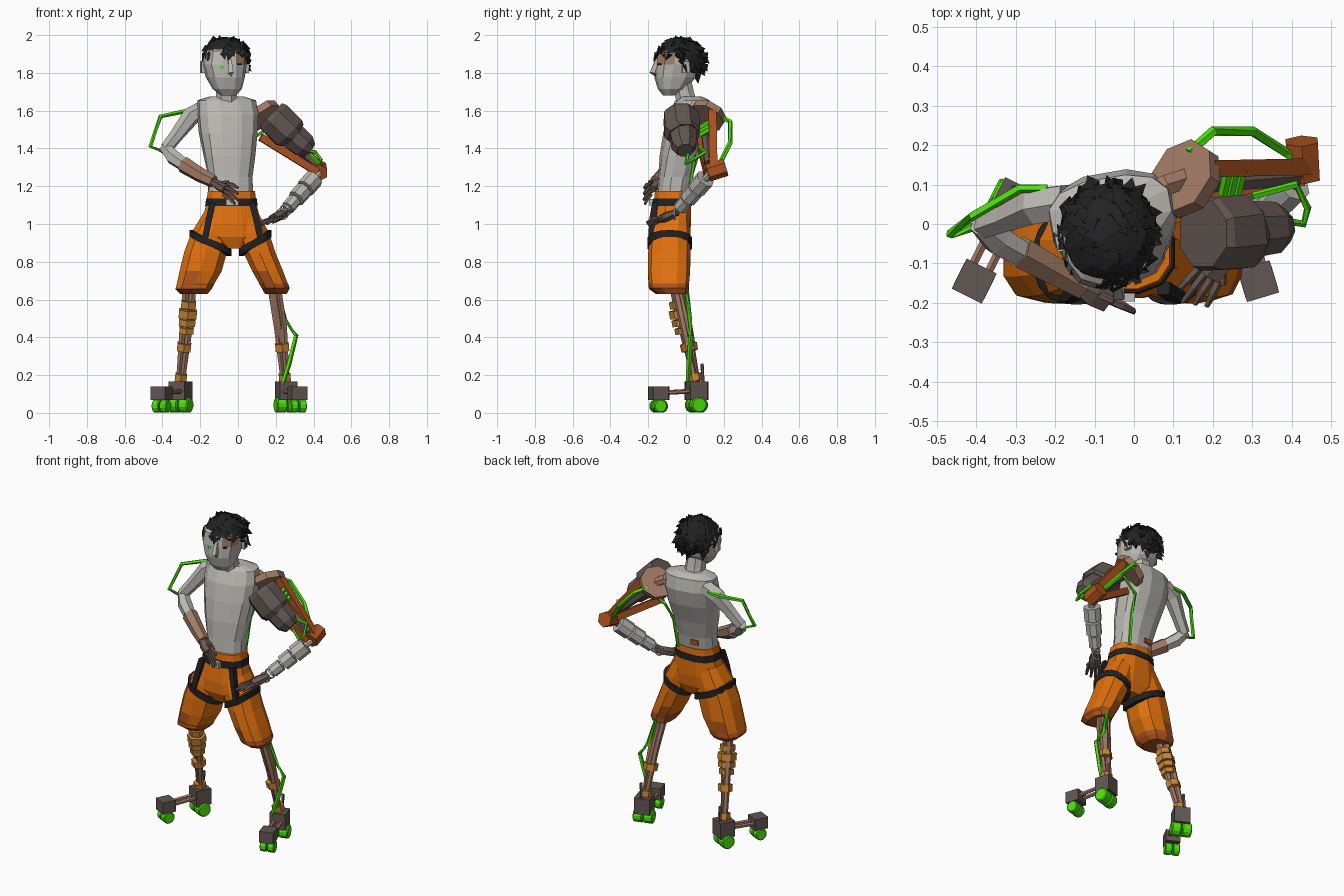
import bpy, bmesh, math, random
from mathutils import Vector, Matrix

random.seed(4)
cube = bpy.data.objects.get("Cube")
if cube:
    bpy.data.objects.remove(cube)


def material(name, r, g, b):
    m = bpy.data.materials.new(name)
    lin = [((c / 255 + 0.055) / 1.055) ** 2.4 for c in (r, g, b)] + [1]
    m.diffuse_color = lin
    m.use_nodes = True
    m.node_tree.nodes["Principled BSDF"].inputs["Base Color"].default_value = lin
    return m


SKIN = material("pale grey", 187, 184, 179)
BLACK = material("soft black", 34, 34, 35)
ORANGE = material("orange", 224, 112, 14)
RUST = material("rust orange", 172, 82, 30)
GOLD = material("dull gold", 200, 134, 54)
TAN = material("tan brown", 160, 122, 100)
BROWN = material("hand brown", 106, 88, 81)
DARK = material("dark brown", 98, 86, 82)
GREEN = material("bright green", 76, 226, 12)


def finish(name, bm, *mats, rule=None):
    bmesh.ops.recalc_face_normals(bm, faces=bm.faces)
    bm.normal_update()
    if rule:
        for f in bm.faces:
            f.material_index = int(rule(f))
    mesh = bpy.data.meshes.new(name)
    bm.to_mesh(mesh)
    bm.free()
    for m in mats:
        mesh.materials.append(m)
    ob = bpy.data.objects.new(name, mesh)
    bpy.context.collection.objects.link(ob)
    return ob


def skin_rings(bm, rings, closed=False):
    rows = [[bm.verts.new(p) for p in r] for r in rings]
    n = len(rows[0])
    pairs = list(zip(rows, rows[1:])) + ([(rows[-1], rows[0])] if closed else [])
    for a, b in pairs:
        for i in range(n):
            j = (i + 1) % n
            bm.faces.new((a[i], a[j], b[j], b[i]))
    if not closed:
        bm.faces.new(rows[0])
        bm.faces.new(rows[-1])


def oval(a, rx, ry, power=0.8):
    soft = lambda v: math.copysign(abs(v) ** power, v)
    return Vector((rx * soft(math.cos(a)), ry * soft(math.sin(a)), 0))


def loft(name, rings, *mats, n=12, rule=None):
    """Stack of rounded rings: z, centre x, centre y, radius x, radius y, turn."""
    bm, rows = bmesh.new(), []
    for z, cx, cy, rx, ry, turn in rings:
        rot = Matrix.Rotation(math.radians(turn), 3, 'Z')
        rows.append([rot @ oval((i + 0.5) * math.tau / n, rx, ry) + Vector((cx, cy, z)) for i in range(n)])
    skin_rings(bm, rows)
    return finish(name, bm, *mats, rule=rule)


def tube(name, pts, radii, mat, n=6, flat=1.0, closed=False):
    """Faceted tube through points; one radius or one per point."""
    pts = [Vector(p) for p in pts]
    k = len(pts)
    if not isinstance(radii, (list, tuple)):
        radii = [radii] * k
    bm, rows = bmesh.new(), []
    for i, p in enumerate(pts):
        a = pts[i - 1] if closed or i else p
        b = pts[(i + 1) % k] if closed or i < k - 1 else p
        t = (b - a).normalized()
        ref = Vector((0, 0, 1)) if abs(t.z) < 0.95 else Vector((0, -1, 0))
        u = t.cross(ref).normalized()
        v = u.cross(t)
        rows.append([p + radii[i] * (math.cos(w) * u + flat * math.sin(w) * v)
                     for w in [(j + 0.5) * math.tau / n for j in range(n)]])
    skin_rings(bm, rows, closed)
    return finish(name, bm, mat)


def box(name, loc, size, mat, turn=0.0):
    bm = bmesh.new()
    bmesh.ops.create_cube(bm, size=1, matrix=Matrix.Translation(loc) @ Matrix.Rotation(turn, 4, 'Z')
                          @ Matrix.Diagonal((*size, 1)))
    return finish(name, bm, mat)


def segments(name, a, b, spans, mat, n=6):
    """Separate prisms along a line: start, end, radius."""
    a, b = Vector(a), Vector(b)
    for i, (s, e, r) in enumerate(spans):
        tube(f"{name}_{i + 1}", [a.lerp(b, s), a.lerp(b, e)], r, mat, n)


def hand(name, wrist, tip, side):
    wrist, tip, side = Vector(wrist), Vector(tip), Vector(side).normalized()
    mid = wrist.lerp(tip, 0.5)
    tube(name + "_palm", [wrist, wrist.lerp(tip, 0.25), mid], [0.026, 0.04, 0.038], BROWN, 6, 0.65)
    for i in range(4):
        off = side * (i - 1.5) * 0.02
        end = tip + off * 1.4 - (tip - mid) * 0.12 * abs(i - 1)
        tube(f"{name}_finger_{i + 1}", [mid + off, (mid + end + off) / 2 + Vector((0, 0, 0.006)), end],
             [0.012, 0.011, 0.007], BROWN, 5)
    start = wrist.lerp(tip, 0.2)
    tube(name + "_thumb", [start, start.lerp(tip, 0.4) + side * 0.045], [0.013, 0.008], BROWN, 5)


# Torso, neck and head
loft("torso", [(1.14, -.04, -.07, .122, .085, 4), (1.25, -.04, -.055, .118, .09, 5),
               (1.36, -.045, -.035, .137, .102, 8), (1.48, -.052, -.002, .155, .115, 10),
               (1.58, -.055, .022, .163, .112, 10), (1.655, -.06, .034, .157, .085, 10),
               (1.675, -.06, .025, .09, .055, 10)], SKIN)
box("back_patch", (-.08, .0285, 1.22), (.05, .009, .03), RUST, 0.09)
loft("neck", [(1.62, -.062, .01, .062, .06, 0), (1.70, -.062, -.01, .058, .055, 0),
              (1.78, -.062, -.03, .058, .058, 0)], SKIN, n=8)
loft("head", [(1.68, -.05, -.092, .04, .028, 12), (1.715, -.057, -.077, .076, .07, 12),
              (1.775, -.067, -.058, .1, .108, 12), (1.845, -.072, -.047, .116, .116, 12),
              (1.915, -.069, -.04, .109, .112, 12), (1.95, -.066, -.03, .07, .075, 12)], SKIN, TAN,
     rule=lambda f: 1.85 < f.calc_center_median().z < 1.92 and f.normal.x > 0.3 and f.normal.y < -0.2)
tube("nose", [(-.045, -.15, 1.875), (-.038, -.178, 1.80), (-.04, -.155, 1.785)], [.012, .02, .012], SKIN, 4)
box("right_eye", (-.086, -.163, 1.83), (.018, .008, .014), GREEN, 0.2)
box("left_eye", (.008, -.142, 1.845), (.018, .02, .007), BLACK, 0.4)
for name, x, y in (("right_ear", -.188, -.05), ("left_ear", .046, 0)):
    box(name, (x, y, 1.83), (.018, .04, .06), SKIN, 0.2)

# Hair: jagged cap with pointed tufts
centre = Vector((-.064, -.028, 1.872))
bm = bmesh.new()
bmesh.ops.create_icosphere(bm, subdivisions=3, radius=1)
hairline = lambda p: p.z > 0.32 - 1.1 * max(0, p.y + 0.15) and p.z > -0.75
bmesh.ops.delete(bm, geom=[f for f in bm.faces if not hairline(f.calc_center_median())], context='FACES')
tufts = []
for v in bm.verts:
    d = v.co.copy()
    v.co = centre + Vector((d.x * .12, d.y * .129, d.z * .118)) * random.uniform(0.99, 1.05)
    if random.random() < 0.6:
        tufts.append((v.co.copy(), d))
for p, d in tufts:
    lean = (d * 0.35 + Vector((random.uniform(-.5, .5), random.uniform(-.3, .5), -0.6))).normalized()
    tip = p + lean * random.uniform(.03, .05)
    u = lean.orthogonal().normalized() * 0.026
    base = [bm.verts.new(p - d * .008 + Matrix.Rotation(k * math.tau / 3, 3, lean) @ u) for k in range(3)]
    top = bm.verts.new(tip)
    for k in range(3):
        bm.faces.new((base[k], base[(k + 1) % 3], top))
for v in bm.verts:
    v.co.z = min(v.co.z, 2.0)
finish("hair", bm, BLACK)

# Shorts with worn knees and hems
worn = lambda f: f.calc_center_median().z < 0.72 and f.index % 4 == 0
loft("shorts_hips", [(1.175, -.035, -.07, .128, .097, 0), (1.1, -.035, -.072, .138, .102, 0),
                     (1.0, -.035, -.08, .165, .11, 0), (.93, -.035, -.085, .172, .106, 0),
                     (.87, -.02, -.085, .08, .08, 0)], ORANGE)
loft("shorts_right_leg", [(1.06, -.1, -.075, .085, .09, 0), (.95, -.145, -.083, .108, .108, 0),
                          (.85, -.172, -.088, .118, .112, 0), (.75, -.198, -.09, .116, .112, 0),
                          (.665, -.232, -.092, .1, .106, 0)], ORANGE, RUST, n=10, rule=worn)
loft("shorts_left_leg", [(1.06, .03, -.075, .08, .09, 0), (.95, .075, -.083, .095, .108, 0),
                         (.85, .113, -.088, .088, .112, 0), (.75, .157, -.09, .085, .112, 0),
                         (.67, .195, -.09, .077, .105, 0)], ORANGE, RUST, n=10, rule=worn)
loft("right_hem", [(.685, -.224, -.092, .103, .108, 0), (.655, -.235, -.09, .1, .105, 0),
                   (.63, -.235, -.08, .075, .08, 0)], RUST, n=10)
loft("left_hem", [(.685, .188, -.09, .08, .107, 0), (.66, .2, -.09, .077, .104, 0),
                  (.63, .2, -.07, .06, .08, 0)], RUST, n=10)

# Harness straps
loft("belt", [(1.095, -.035, -.073, .143, .107, 0), (1.135, -.035, -.072, .138, .104, 0)], BLACK)
for name, cx, rx, tilt in (("right", -.146, .097, -.05), ("left", .092, .073, .05)):
    ring = [oval(i * math.tau / 20, rx, .105) + Vector((cx, -.086, .9 + tilt * math.cos(i * math.tau / 20)))
            for i in range(20)]
    tube(name + "_thigh_strap", ring, .019, BLACK, 4, 1.35, closed=True)
for name, top, low in (("right", -.135, -.175), ("left", .075, .12)):
    tube(name + "_front_strap", [(top, -.163, 1.11), ((top + low) / 2, -.178, 1.02), (low, -.184, .92)],
         .023, BLACK, 4)

# Right arm, bare with a gauntlet
tube("right_upper_arm", [(-.17, .055, 1.61), (-.25, .045, 1.57), (-.325, .015, 1.47), (-.38, -.005, 1.4)],
     [.05, .05, .038, .034], SKIN)
tube("right_forearm", [(-.39, .0, 1.41), (-.345, -.04, 1.355), (-.26, -.09, 1.295)], [.03, .042, .034], SKIN)
tube("right_gauntlet", [(-.29, -.07, 1.315), (-.2, -.12, 1.26), (-.13, -.16, 1.225)], [.045, .04, .034], TAN)
hand("right_hand", (-.14, -.155, 1.228), (.005, -.225, 1.14), (.3, -.1, .9))
box("right_palm_pad", (-.03, -.186, 1.115), (.065, .022, .035), SKIN)
tube("right_arm_hose", [(-.22, .09, 1.6), (-.29, .09, 1.595), (-.41, .02, 1.57), (-.465, -.025, 1.41), (-.38, 0, 1.375)],
     .012, GREEN, 5)

# Left mechanical arm
normal = Vector((-.55, .35, .65)).normalized()
plate = Vector((.13, .115, 1.575))
tube("left_shoulder_plate", [plate - normal * .02, plate + normal * .02], .1, TAN, 8)
tube("left_shoulder_stub", [(.03, .06, 1.58), (.085, .1, 1.605), plate], [.045, .03, .028], TAN)
tube("upper_arm_beam", [(.19, .14, 1.6), (.44, .145, 1.29)], .03, RUST, 4)
tube("lower_arm_beam", [(.12, .07, 1.46), (.42, .115, 1.275)], .028, RUST, 4)
tube("arm_piston", [(.17, .1, 1.53), (.41, .12, 1.32)], .026, DARK)
tube("left_elbow", [(.43, .115, 1.27), (.425, .21, 1.3)], .047, RUST, 6)
tube("arm_armour_big", [(.175, -.025, 1.58), (.19, -.025, 1.565), (.27, -.02, 1.485), (.285, -.015, 1.47)],
     [.09, .1, .1, .085], DARK, 8)
tube("arm_armour_small", [(.28, -.015, 1.475), (.35, -.01, 1.415), (.38, -.005, 1.39)], [.078, .07, .045], DARK, 8)
elbow, wrist = Vector((.43, .13, 1.27)), Vector((.245, -.05, 1.065))
segments("left_forearm", elbow, wrist,
         [(0, .95, .02), (.15, .4, .052), (.44, .66, .047), (.7, .9, .037)], SKIN, 8)
for i, t in enumerate((.95, 1.06)):
    p = elbow.lerp(wrist, t)
    ring = [p + Vector((math.cos(k * math.tau / 10) * .03, 0, math.sin(k * math.tau / 10) * .03)) for k in range(10)]
    tube(f"left_wrist_ring_{i + 1}", ring, .006, SKIN, 4, closed=True)
hand("left_hand", (.245, -.05, 1.06), (.135, -.205, .995), (.8, -.5, .1))
tube("arm_back_hose", [(.14, .18, 1.57), (.2, .235, 1.54), (.3, .235, 1.43), (.385, .18, 1.32), (.43, .15, 1.29)],
     .013, GREEN, 5)
tube("arm_front_hose", [(.3, .07, 1.41), (.41, .1, 1.38), (.44, .04, 1.34), (.43, .0, 1.32), (.38, .01, 1.37)],
     .01, GREEN, 5)
for i in range(3):
    tube(f"arm_coil_{i + 1}", [(.225 + i * .018, .075, 1.51 - i * .02), (.24 + i * .018, .14, 1.55 - i * .02)],
         .014, GREEN, 6)
tube("back_hose", [(.045, .015, 1.16), (.055, .045, 1.34), (.075, .1, 1.45), (.18, .12, 1.52)], .009, GREEN, 5)

# Lower legs
for name, knee, mid, ankle in (("right", (-.255, -.06, .68), (-.275, -.01, .45), (-.305, .055, .16)),
                               ("left", (.19, -.05, .68), (.225, 0, .45), (.25, .055, .16))):
    knee, mid, ankle = Vector(knee), Vector(mid), Vector(ankle)
    for i, off in enumerate((-.017, .017)):
        o = Vector((off, -off * 0.6, 0))
        tube(f"{name}_shin_rod_{i + 1}", [knee + o, mid + o, ankle + o * 0.6], [.022, .02, .015], TAN)
    segments(name + "_shin_band", mid, ankle, [(.28, .42, .042), (.84, .97, .036)], GOLD)
    tube(name + "_heel_rod", [ankle + Vector((.0, .035, 0)), ankle + Vector((.005, .03, .1))], .009, BROWN, 5)
segments("right_shin_plate", (-.255, -.06, .66), (-.275, -.01, .4),
         [(.26, .4, .045), (.44, .6, .055), (.63, .76, .05), (.8, .92, .043)], GOLD)
tube("left_calf", [(.2, -.04, .64), (.225, .0, .47), (.245, .035, .33)], [.03, .032, .02], TAN)
tube("leg_hose", [(.2, .0, .67), (.25, .02, .49), (.307, .025, .41), (.27, .015, .26), (.235, .01, .15)],
     .013, GREEN, 5)

# Wheeled feet
for name, heel, toe in (("right", (-.305, .055), (-.405, -.145)), ("left", (.255, .055), (.315, -.145))):
    heel, toe = Vector((*heel, .117)), Vector((*toe, .105))
    way = (toe - heel).normalized()
    side = Vector((-way.y, way.x, 0)).normalized()
    turn = math.atan2(side.y, side.x)
    box(name + "_heel_block", heel, (.095, .095, .1), DARK, turn)
    box(name + "_toe_block", toe, (.085, .085, .072), DARK, turn)
    for i in (-1, 1):
        tube(f"{name}_foot_bar_{i + 2}", [heel + side * .022 * i, toe + side * .022 * i], .012, TAN, 6)
        for part, base, r, w in (("heel", heel, .042, .056), ("toe", toe, .036, .04)):
            hub = Vector((base.x, base.y, r)) + side * i * (w / 2 + .003)
            tube(f"{name}_{part}_wheel_{i + 2}", [hub - side * w / 2, hub - side * w * .4, hub + side * w * .4,
                                                  hub + side * w / 2], [r * .85, r, r, r * .85], GREEN, 12)
